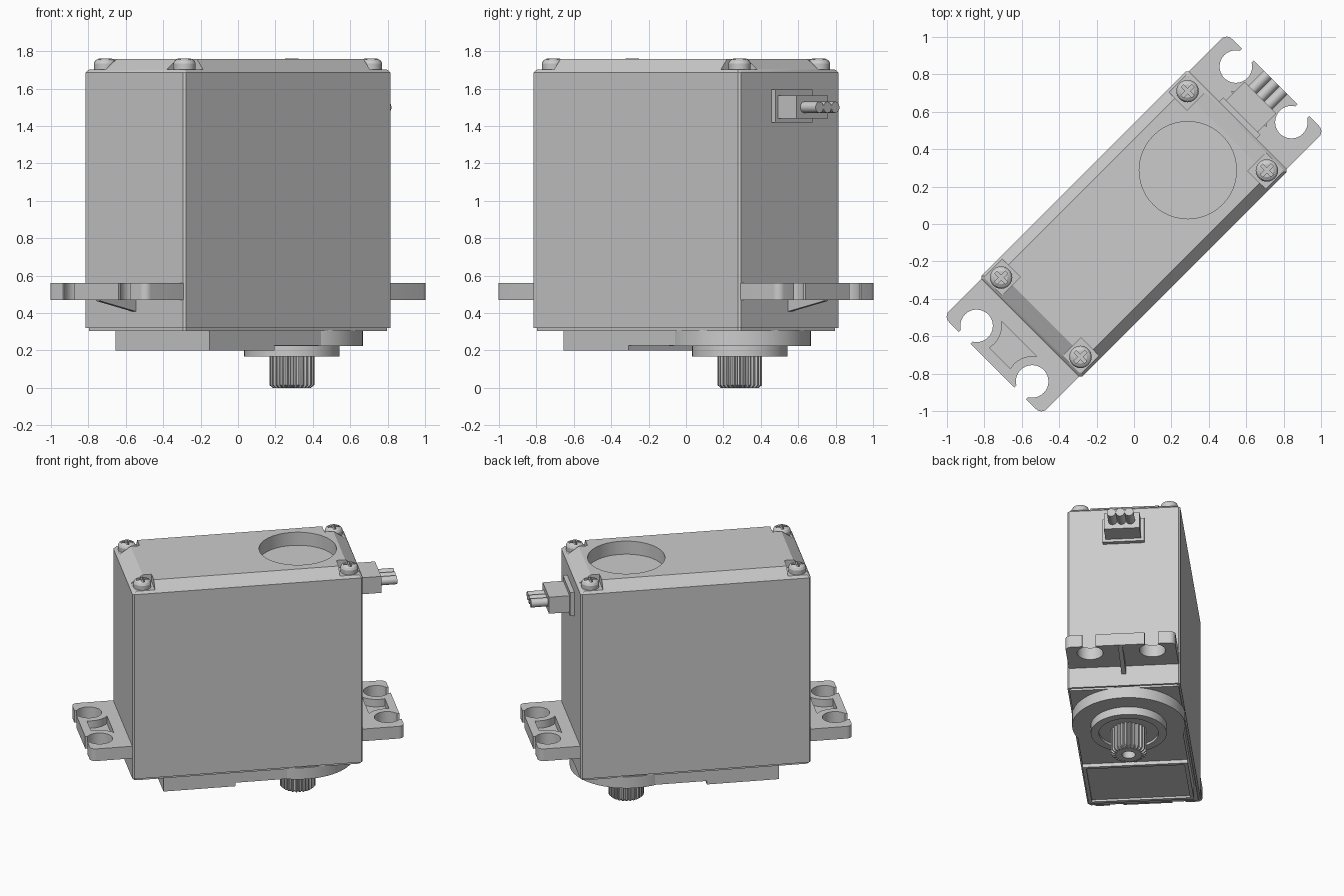
import bpy, bmesh, math
from mathutils import Matrix

if "Cube" in bpy.data.objects:
    bpy.data.objects.remove(bpy.data.objects["Cube"])

# Everything is modelled along x, then turned 45 degrees about z
TURN = Matrix.Rotation(math.radians(45), 4, 'Z')
grey = bpy.data.materials.new("grey_plastic")
grey.diffuse_color = (0.6, 0.6, 0.6, 1)
grey.use_nodes = True
grey.node_tree.nodes["Principled BSDF"].inputs["Base Color"].default_value = grey.diffuse_color


def loft(name, rings, smooth=True):
    """Skin a stack of equal-length point rings and cap both ends."""
    bm = bmesh.new()
    vs = [[bm.verts.new(p) for p in r] for r in rings]
    n = len(rings[0])
    for a, b in zip(vs, vs[1:]):
        for i in range(n):
            j = (i + 1) % n
            bm.faces.new((a[i], a[j], b[j], b[i]))
    bm.faces.new(vs[0][::-1])
    bm.faces.new(vs[-1])
    bmesh.ops.recalc_face_normals(bm, faces=bm.faces)
    me = bpy.data.meshes.new(name)
    bm.to_mesh(me)
    bm.free()
    me.materials.append(grey)
    ob = bpy.data.objects.new(name, me)
    bpy.context.collection.objects.link(ob)
    return ob


def prism(name, pts, z0, z1):
    return loft(name, [[(x, y, z) for x, y in pts] for z in (z0, z1)])


def box(name, x0, x1, y0, y1, z0, z1):
    return prism(name, [(x0, y0), (x1, y0), (x1, y1), (x0, y1)], z0, z1)


def arc(cx, cy, r, a0, a1, n):
    return [(cx + r * math.cos(math.radians(a0 + (a1 - a0) * i / n)),
             cy + r * math.sin(math.radians(a0 + (a1 - a0) * i / n))) for i in range(n + 1)]


def circle(cx, cy, r, n):
    return arc(cx, cy, r, 0, 360, n)[:-1]


def lathe(name, cx, cy, prof, n=48):
    return loft(name, [[(x, y, z) for x, y in circle(cx, cy, r, n)] for r, z in prof])


def cut(ob, *cutters):
    for c in cutters:
        m = ob.modifiers.new("cut", 'BOOLEAN')
        m.operation, m.solver, m.object = 'DIFFERENCE', 'EXACT', c
        bpy.context.view_layer.update()
        me = bpy.data.meshes.new_from_object(ob.evaluated_get(bpy.context.evaluated_depsgraph_get()))
        ob.modifiers.clear()
        ob.data = me
        bpy.data.objects.remove(c)
    return ob


def copy(ob, name, matrix):
    new = bpy.data.objects.new(name, ob.data.copy())
    new.data.transform(matrix)
    if matrix.determinant() < 0:
        new.data.flip_normals()
    bpy.context.collection.objects.link(new)
    return new


def rect_ring(z, hu, hv, c=0.012):
    return [(sx * (hu - a), sy * (hv - b), z) for sx, sy, a, b in (
        (1, -1, c, 0), (1, -1, 0, c), (1, 1, 0, c), (1, 1, c, 0),
        (-1, 1, c, 0), (-1, 1, 0, c), (-1, -1, 0, c), (-1, -1, c, 0))]


AX = 0.407  # output shaft position

# Case with sloped lid, screw pockets and round lid recess
case = loft("case", [rect_ring(*r) for r in (
    (0.305, 0.772, 0.368), (0.32, 0.772, 0.368), (0.32, 0.785, 0.38), (1.685, 0.785, 0.38),
    (1.698, 0.775, 0.37), (1.757, 0.69, 0.32))])
cut(case, prism("recess", circle(AX, 0, 0.26, 48), 1.66, 1.9),
    *[box("pocket", min(sx * .63, sx * .8), max(sx * .63, sx * .8),
          min(sy * .23, sy * .4), max(sy * .23, sy * .4), 1.703, 1.9)
      for sx in (1, -1) for sy in (1, -1)])

# Lid screws with cross slots
screw = lathe("lid_screw_1", 0, 0, [(0.058, 1.69), (0.06, 1.735), (0.052, 1.75), (0.035, 1.76)], 24)
cut(screw, box("slot", -.04, .04, -.009, .009, 1.735, 1.8),
    box("slot", -.009, .009, -.04, .04, 1.735, 1.8))
for i, (sx, sy) in enumerate(((-1, 1), (-1, -1), (1, -1))):
    copy(screw, f"lid_screw_{i + 2}", Matrix.Translation((sx * .705, sy * .3, 0)))
screw.data.transform(Matrix.Translation((.705, .3, 0)))

# Mounting ears with open holes and a curved pocket
ear = prism("mounting_ear_right", [(0.76, -0.37)] + arc(1.03, -0.33, 0.04, -90, 0, 6)
            + arc(1.03, 0.33, 0.04, 0, 90, 6) + [(0.76, 0.37)], 0.47, 0.56)
side = arc(0.98, 0.21, 0.135, -75, -145, 8)
cutters = [prism("pocket", side + [(x, -y) for x, y in side[::-1]], 0.505, 0.7)]
for s in (1, -1):
    cutters += [prism("hole", circle(0.98, s * .21, 0.087, 32), 0.3, 0.8),
                box("slot", 1.0, 1.2, s * .21 - .045, s * .21 + .045, 0.3, 0.8)]
cut(ear, *cutters)
copy(ear, "mounting_ear_left", Matrix.Scale(-1, 4, (1, 0, 0)))

# Thin gusset under each ear
rib = loft("ear_gusset_right", [[(0.77, y, 0.405), (1.06, y, 0.465), (1.06, y, 0.48), (0.77, y, 0.48)]
                                for y in (-.015, .015)])
copy(rib, "ear_gusset_left", Matrix.Scale(-1, 4, (1, 0, 0)))

# Underside gear housing
cover = box("gear_cover", -0.57, -0.08, -0.355, 0.355, 0.2, 0.31)
cut(cover, box("recess", -0.545, -0.105, -0.33, 0.33, 0.1, 0.215))
box("gear_cover_step", -0.09, AX, -0.355, 0.355, 0.226, 0.31)
lathe("shaft_housing", AX, 0, [(0.38, 0.31), (0.38, 0.225)], 64)
lathe("shaft_collar", AX, 0, [(0.255, 0.23), (0.255, 0.167), (0.2, 0.167), (0.2, 0.185)], 64)

# Splined output shaft
T = 25


def spline_ring(z, d):
    return [(AX + (r - d) * math.cos(a), (r - d) * math.sin(a), z)
            for i in range(T) for k, r in ((0, .106), (.3, .106), (.5, .12), (.8, .12))
            for a in [2 * math.pi * (i + k) / T]]


shaft = loft("output_shaft", [spline_ring(0.2, 0), spline_ring(0.015, 0), spline_ring(0, 0.018)])
cut(shaft, prism("bore", circle(AX, 0, 0.045, 24), -0.1, 0.1))

# Cable grommet and three wires
box("cable_grommet_plate", 0.77, 0.815, -0.14, 0.14, 1.42, 1.595)
box("cable_grommet", 0.8, 0.955, -0.12, 0.12, 1.44, 1.562)
for i in (-1, 0, 1):
    loft(f"wire_{i + 2}", [[(x, y, z) for y, z in circle(i * .06, 1.5, 0.03, 20)] for x in (0.94, 1.07)])

# Turn the model and smooth only the rounded surfaces
for ob in bpy.context.collection.objects:
    ob.data.transform(TURN)
    ob.select_set(True)
    bpy.context.view_layer.objects.active = ob
bpy.ops.object.shade_smooth_by_angle(angle=math.radians(25))
